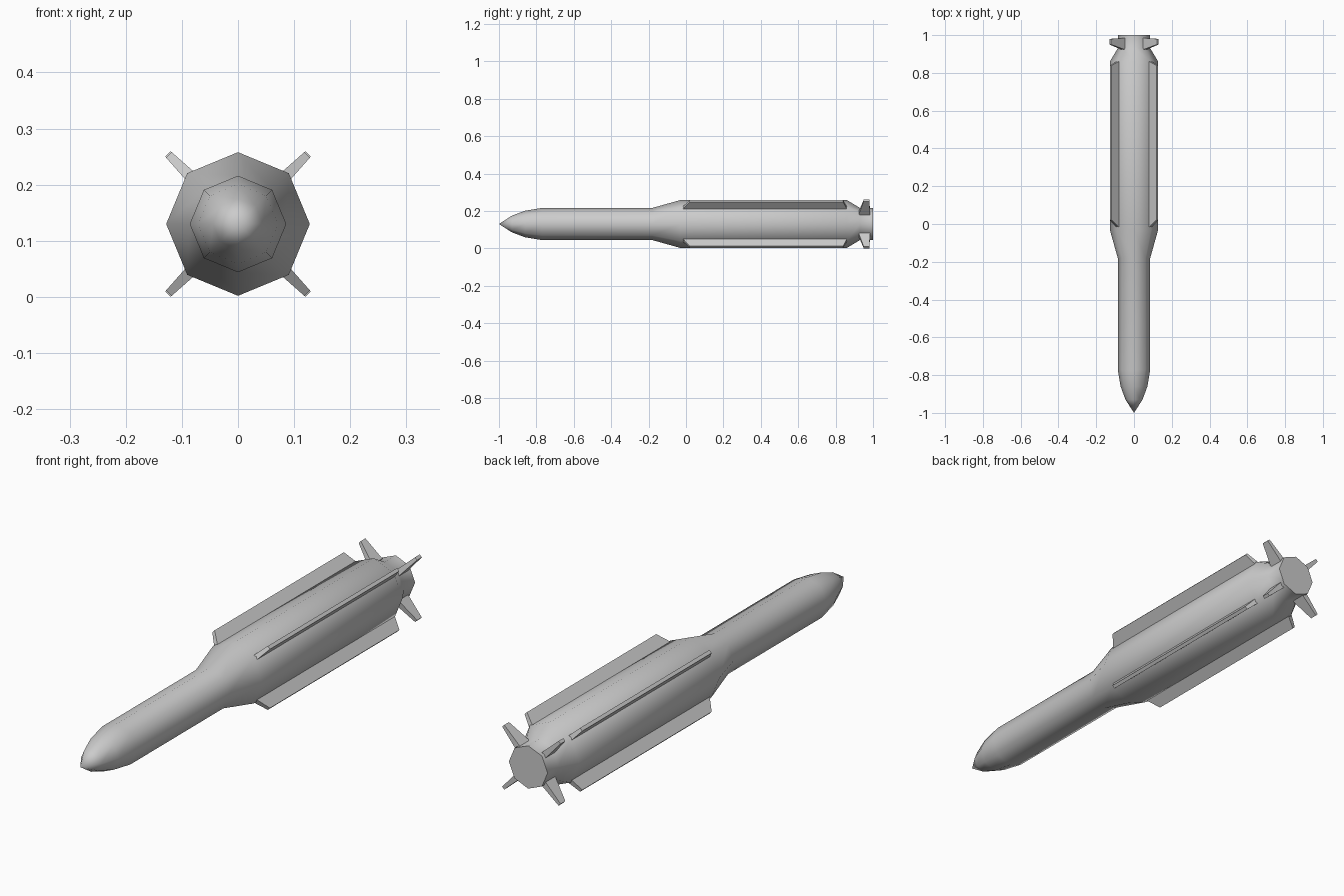
import bpy
import bmesh
import math
from mathutils import Matrix, Vector

cube = bpy.data.objects.get("Cube")
if cube:
    bpy.data.objects.remove(cube, do_unlink=True)

AXIS_Z = 0.13

grey = bpy.data.materials.new("light grey")
grey.use_nodes = True
grey.diffuse_color = (0.6, 0.6, 0.6, 1)
grey.node_tree.nodes["Principled BSDF"].inputs["Base Color"].default_value = (0.6, 0.6, 0.6, 1)


def add_object(name, bm):
    bmesh.ops.recalc_face_normals(bm, faces=bm.faces)
    mesh = bpy.data.meshes.new(name)
    bm.to_mesh(mesh)
    bm.free()
    mesh.materials.append(grey)
    obj = bpy.data.objects.new(name, mesh)
    bpy.context.collection.objects.link(obj)
    return obj


def lathe(name, profile, sides=8):
    """Faceted body of revolution along y from (y, radius) pairs, closed at the ends."""
    bm = bmesh.new()
    rings = []
    for y, r in profile:
        ring = []
        for i in range(sides):
            a = math.tau * i / sides
            ring.append(bm.verts.new((r * math.cos(a), y, AXIS_Z + r * math.sin(a))))
        rings.append(ring)
    for a, b in zip(rings, rings[1:]):
        for i in range(sides):
            j = (i + 1) % sides
            bm.faces.new((a[i], a[j], b[j], b[i]))
    bm.faces.new(rings[0])
    bm.faces.new(rings[-1])
    bmesh.ops.remove_doubles(bm, verts=bm.verts, dist=1e-5)
    return add_object(name, bm)


def fin(name, angle, root, tip):
    """Tapered blade; root and tip are (radius, y start, y end, thickness)."""
    bm = bmesh.new()
    loops = []
    for r, y0, y1, t in (root, tip):
        corners = ((r, y0, -t / 2), (r, y1, -t / 2), (r, y1, t / 2), (r, y0, t / 2))
        loops.append([bm.verts.new(c) for c in corners])
    for i in range(4):
        j = (i + 1) % 4
        bm.faces.new((loops[0][i], loops[0][j], loops[1][j], loops[1][i]))
    for loop in loops:
        bm.faces.new(loop)
    bm.transform(Matrix.Translation(Vector((0, 0, AXIS_Z))) @ Matrix.Rotation(-angle, 4, "Y"))
    return add_object(name, bm)


# Octagonal body: pointed nose, slim front, flared main section, tail
body = lathe("body", [
    (-1.0, 0), (-0.93, 0.045), (-0.86, 0.071), (-0.77, 0.086),
    (-0.18, 0.086), (-0.03, 0.128), (0.86, 0.128), (0.93, 0.086), (1.0, 0.086),
])
bpy.context.view_layer.objects.active = body
body.select_set(True)
bpy.ops.object.shade_smooth_by_angle(angle=math.radians(46))
# The flare stays crisp where it meets the straight sections
for edge in body.data.edges:
    ya, yb = (body.data.vertices[v].co.y for v in edge.vertices)
    if abs(ya - yb) < 1e-4 and ya > -0.5:
        body.data.attributes["sharp_edge"].data[edge.index].value = True

# Four long strakes and four tail fins on the diagonals
for k, place in enumerate(("upper_left", "upper_right", "lower_right", "lower_left")):
    angle = math.radians(45 + 90 * k)
    fin("strake_" + place, angle, (0.11, -0.025, 0.865, 0.022), (0.174, 0.02, 0.84, 0.014))
    fin("tail_fin_" + place, angle, (0.07, 0.92, 0.985, 0.026), (0.177, 0.95, 0.98, 0.013))
